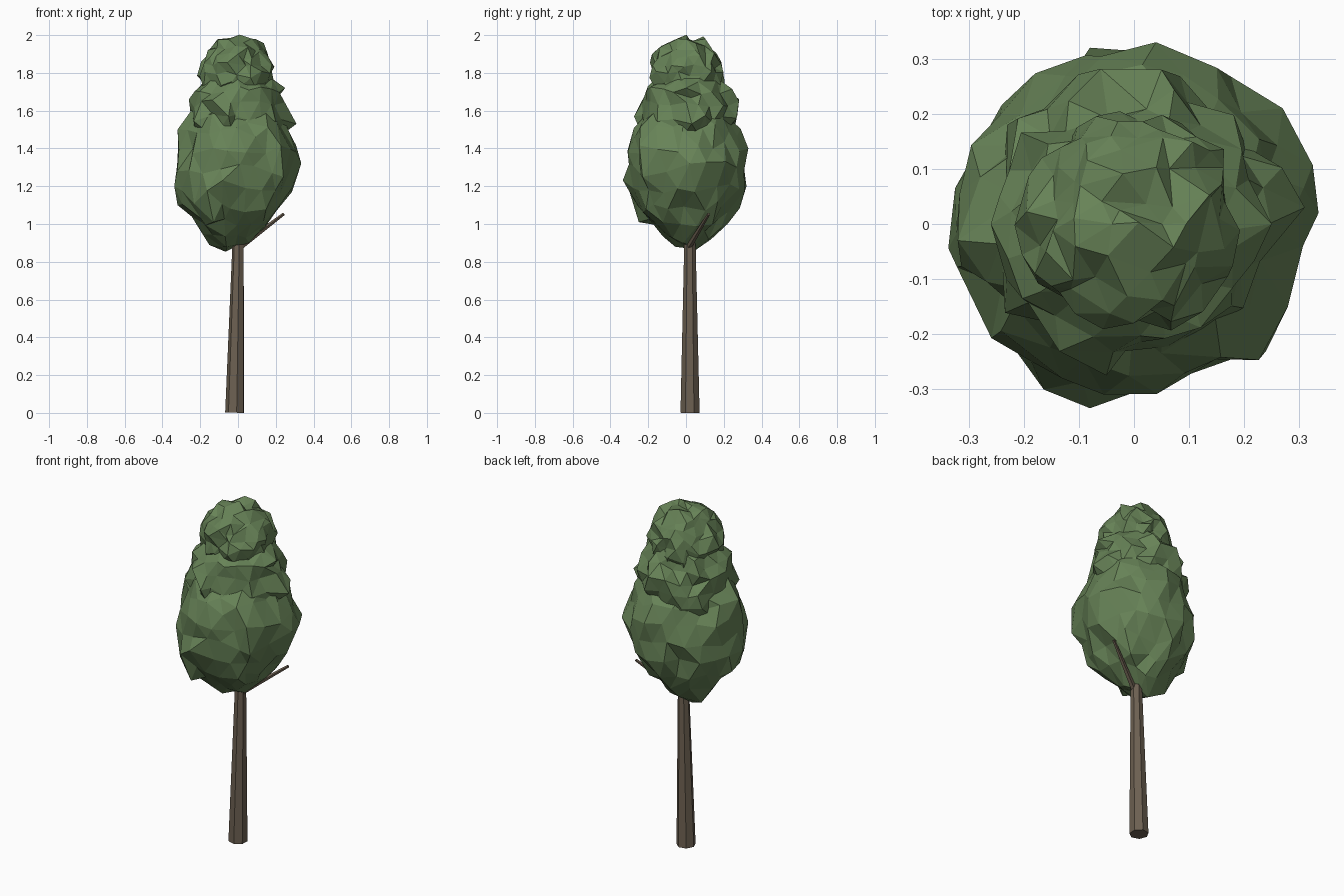
import bpy, bmesh, random
from mathutils import Vector, noise

if "Cube" in bpy.data.objects:
    bpy.data.objects.remove(bpy.data.objects["Cube"])
random.seed(4)


def material(name, rgb):
    m = bpy.data.materials.new(name)
    m.use_nodes = True
    m.diffuse_color = (*rgb, 1)
    m.node_tree.nodes["Principled BSDF"].inputs["Base Color"].default_value = (*rgb, 1)
    return m


bark = material("bark brown", (0.152, 0.118, 0.083))
leaf = material("leaf green", (0.135, 0.225, 0.095))


def add_object(name, bm, mat):
    bmesh.ops.recalc_face_normals(bm, faces=bm.faces)
    mesh = bpy.data.meshes.new(name)
    bm.to_mesh(mesh)
    bm.free()
    mesh.materials.append(mat)
    obj = bpy.data.objects.new(name, mesh)
    bpy.context.collection.objects.link(obj)


def limb(name, start, end, r1, r2, sides):
    """Tapered stick between two points."""
    start, end = Vector(start), Vector(end)
    turn = (end - start).to_track_quat("Z", "Y")
    bm = bmesh.new()
    bmesh.ops.create_cone(bm, cap_ends=True, segments=sides, radius1=r1,
                          radius2=r2, depth=1)
    for v in bm.verts:
        ring = turn @ Vector((v.co.x, v.co.y, 0))
        v.co = ring + start.lerp(end, v.co.z + 0.5)
    add_object(name, bm, bark)


def clump(name, centre, size, lump, jitter, pinch=0, tips=()):
    """Faceted leaf mass, pinched below, with a few vertices pulled to given tips."""
    centre = Vector(centre)
    bm = bmesh.new()
    bmesh.ops.create_icosphere(bm, subdivisions=3, radius=1)
    for v in bm.verts:
        n = v.co.normalized()
        swell = 1 + lump * noise.noise(n * 2.2 + centre * 7)
        p = Vector([a * s for a, s in zip(n * swell, size)])
        low = max(0, -n.z)
        p.x = p.x * (1 - pinch * low * low) - 0.15 * pinch * low
        p.y *= 1 - pinch * low * low
        v.co = centre + p + Vector([random.uniform(-jitter, jitter) for _ in range(3)])
    for tip in map(Vector, tips):
        near = min(bm.verts, key=lambda v: (v.co - tip).length)
        for e in near.link_edges:
            e.other_vert(near).co += (tip - near.co) * 0.2
        near.co = tip
    add_object(name, bm, leaf)


# Trunk and side branch
limb("trunk", (-0.016, 0.022, 0.001), (0.003, 0.021, 0.98), 0.052, 0.029, 7)
limb("side_branch", (0.0, 0.01, 0.87), (0.242, 0.12, 1.053), 0.017, 0.008, 5)

# Stacked leaf masses
clump("lower_foliage", (-0.005, 0.0, 1.29), (0.31, 0.31, 0.41), 0.09, 0.022, 0.3, [
    (0.335, 0.02, 1.32), (0.27, 0.21, 1.33), (0.24, -0.23, 1.25),
    (-0.08, -0.33, 1.23), (-0.17, -0.295, 1.2), (-0.24, -0.2, 1.12),
    (-0.335, -0.05, 1.2), (-0.32, 0.03, 1.1), (0.04, 0.33, 1.4),
    (-0.08, 0.32, 1.2), (-0.05, 0.22, 1.0), (-0.32, -0.03, 1.5),
    (-0.07, 0.03, 0.86), (0.02, 0.12, 0.92), (-0.13, -0.25, 1.01)])
clump("middle_foliage", (-0.005, 0.01, 1.56), (0.25, 0.252, 0.28), 0.1, 0.024, 0, [
    (0.31, 0.03, 1.53), (0.25, 0.0, 1.72), (-0.26, 0.0, 1.66),
    (-0.05, -0.275, 1.57), (-0.23, 0.18, 1.5), (0.05, 0.28, 1.65)])
clump("upper_foliage", (-0.005, 0.008, 1.79), (0.19, 0.19, 0.2), 0.1, 0.021, 0, [
    (0.01, 0.0, 2.0), (0.07, 0.03, 1.97), (-0.16, -0.05, 1.92),
    (0.14, 0.05, 1.92), (0.0, -0.18, 1.9), (-0.04, 0.0, 1.985)])
